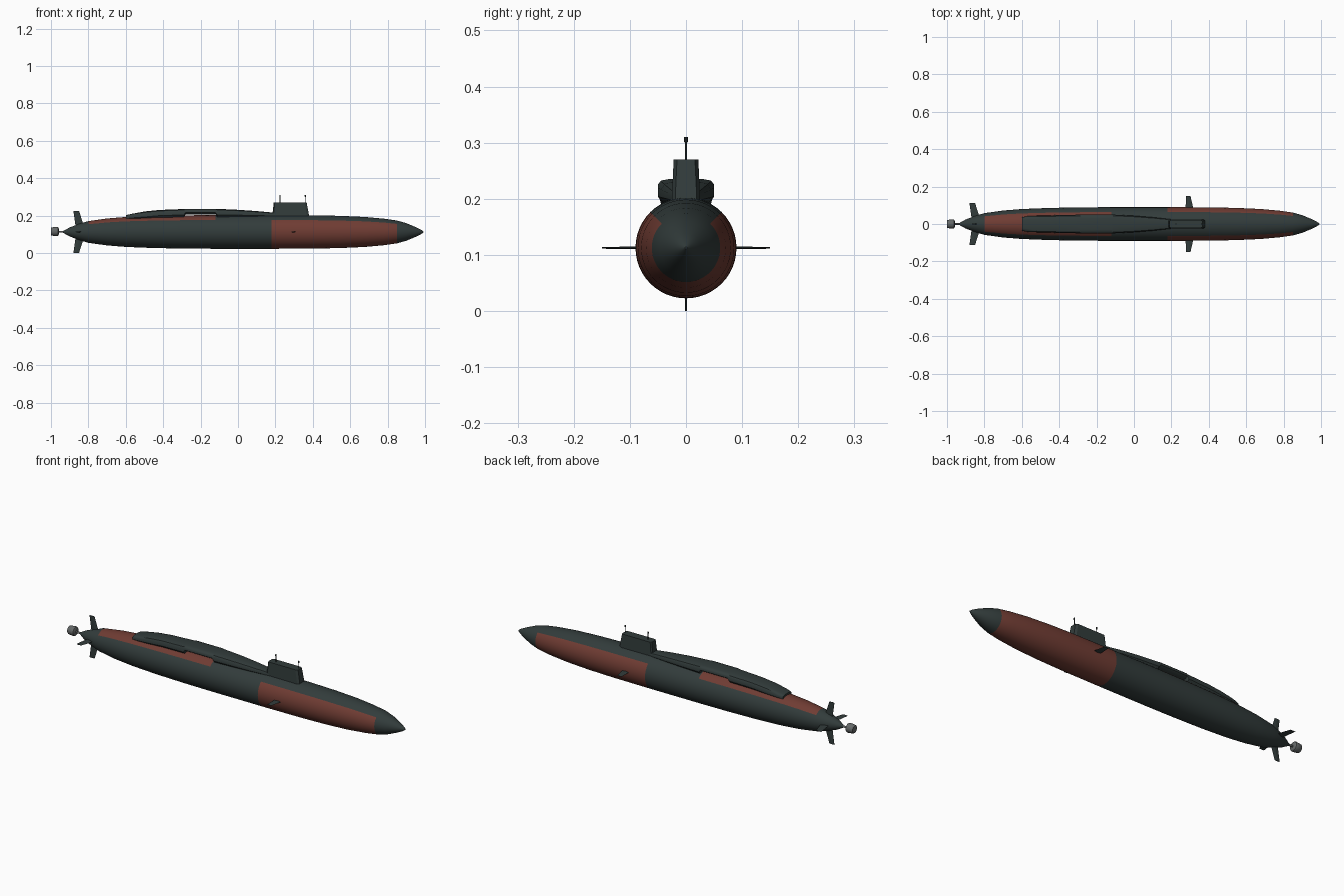
import bpy, bmesh, math
from mathutils import Vector

if "Cube" in bpy.data.objects:
    bpy.data.objects.remove(bpy.data.objects["Cube"])

AXIS_Z = 0.1125


def material(name, color):
    m = bpy.data.materials.new(name)
    m.use_nodes = True
    m.diffuse_color = (*color, 1)
    m.node_tree.nodes["Principled BSDF"].inputs["Base Color"].default_value = (*color, 1)
    return m


DARK = material("dark green grey", (0.032, 0.045, 0.044))
RED = material("rust red", (0.16, 0.045, 0.033))
GREY = material("mid grey", (0.13, 0.14, 0.14))


def finish(name, bm, mats, smooth=None):
    bmesh.ops.recalc_face_normals(bm, faces=bm.faces)
    mesh = bpy.data.meshes.new(name)
    bm.to_mesh(mesh)
    bm.free()
    obj = bpy.data.objects.new(name, mesh)
    bpy.context.collection.objects.link(obj)
    for m in mats:
        mesh.materials.append(m)
    if smooth:
        bpy.ops.object.select_all(action="DESELECT")
        obj.select_set(True)
        bpy.context.view_layer.objects.active = obj
        bpy.ops.object.shade_smooth_by_angle(angle=math.radians(smooth))
    return obj


def loft(sections):
    """Skin closed sections of equal length and cap both ends."""
    bm = bmesh.new()
    rings = [[bm.verts.new(p) for p in s] for s in sections]
    n = len(rings[0])
    for a, b in zip(rings, rings[1:]):
        for i in range(n):
            j = (i + 1) % n
            bm.faces.new((a[i], a[j], b[j], b[i]))
    bm.faces.new(rings[0])
    bm.faces.new(rings[-1])
    return bm


def lathe(profile, sides, y=0, z=AXIS_Z):
    """Turn (x, radius) points around a lengthwise axis."""
    turn = [2 * math.pi * i / sides for i in range(sides)]
    return loft([[(x, y + r * math.cos(a), z + r * math.sin(a)) for a in turn]
                 for x, r in profile])


# Hull: red forward flanks and keel, red rear deck
hull_profile = [(-0.94, 0.002), (-0.9, 0.024), (-0.85, 0.043), (-0.8, 0.058),
                (-0.7, 0.072), (-0.6, 0.08), (-0.45, 0.086), (-0.28, 0.089),
                (-0.12, 0.09), (0.18, 0.09), (0.4, 0.089), (0.55, 0.086),
                (0.68, 0.08), (0.78, 0.071), (0.85, 0.061), (0.9, 0.047),
                (0.95, 0.026), (0.98, 0.011), (0.992, 0.002)]
bm = lathe(hull_profile, 48)
for f in bm.faces:
    c = f.calc_center_median()
    elevation = math.atan2(c.z - AXIS_Z, abs(c.y))
    front = 0.18 < c.x < 0.85 and elevation < math.pi / 4
    rear = -0.8 < c.x < -0.12 and elevation > math.pi / 4
    f.material_index = int(front or rear)
finish("hull", bm, [DARK, RED], 35)


# Raised deck casing behind the sail: x, half width, bottom, top
def casing_section(x, w, low, top):
    h = top - low
    half = [(0.75 * w, low), (w, low + 0.3 * h), (w, low + 0.65 * h),
            (0.88 * w, low + 0.88 * h), (0.6 * w, low + 0.97 * h), (0.2 * w, top)]
    return [(x, y, z) for y, z in half] + [(x, -y, z) for y, z in reversed(half)]


casing = [(-0.6, 0.036, 0.176, 0.202), (-0.57, 0.042, 0.178, 0.209),
          (-0.5, 0.045, 0.18, 0.222), (-0.42, 0.047, 0.187, 0.23),
          (-0.29, 0.05, 0.19, 0.235), (-0.28, 0.05, 0.207, 0.236),
          (-0.12, 0.05, 0.207, 0.236), (-0.11, 0.05, 0.19, 0.236),
          (0.0, 0.044, 0.19, 0.231), (0.1, 0.036, 0.19, 0.224),
          (0.2, 0.025, 0.19, 0.215)]
finish("deck_casing", loft([casing_section(*s) for s in casing]), [DARK], 40)


# Sail: tapered box with clipped corners
def sail_section(z, x0, x1, w):
    c = 0.006
    half = [(x0, w - c), (x0 + c, w), (x1 - 2 * c, w), (x1, w - c)]
    return [(x, y, z) for x, y in half] + [(x, -y, z) for x, y in reversed(half)]


sail = loft([sail_section(0.17, 0.182, 0.385, 0.026),
             sail_section(0.205, 0.184, 0.379, 0.025),
             sail_section(0.27, 0.191, 0.367, 0.022)])
finish("sail", sail, [DARK])


# Masts with thicker heads
def mast(name, x):
    levels = [(0.26, 0.002), (0.3, 0.002), (0.301, 0.0035), (0.31, 0.0035)]
    turn = [2 * math.pi * i / 10 for i in range(10)]
    bm = loft([[(x + r * math.cos(a), r * math.sin(a), z) for a in turn]
               for z, r in levels])
    finish(name, bm, [DARK], 35)


mast("rear_mast", 0.225)
mast("front_mast", 0.36)


# Fins: thin swept plates pointing outward at a given roll angle
def fin(name, roll, root, tip, r0, r1, thick=0.0025):
    out = Vector((0, math.cos(roll), math.sin(roll)))
    side = Vector((0, -math.sin(roll), math.cos(roll)))
    sections = []
    for (x0, x1), r, t in ((root, r0, thick), (tip, r1, thick * 0.6)):
        mid = (x0 + x1) / 2
        base = Vector((0, 0, AXIS_Z)) + out * r
        sections.append([base + Vector((x, 0, 0)) + side * s
                         for x, s in ((x0, 0), (mid, -t), (x1, 0), (mid, t))])
    finish(name, loft(sections), [DARK])


stern = ["left_stern_plane", "upper_rudder", "right_stern_plane", "lower_rudder"]
for i, name in enumerate(stern):
    fin(name, i * math.pi / 2, (-0.867, -0.82), (-0.88, -0.85), 0.02, 0.1125)
for i, name in enumerate(["rear_side_bow_plane", "front_side_bow_plane"]):
    fin(name, i * math.pi, (0.276, 0.318), (0.278, 0.302), 0.08, 0.15)

# Propulsor drum and its shaft
finish("propulsor", lathe([(-1.0, 0.019), (-0.996, 0.022), (-0.968, 0.025),
                           (-0.962, 0.023), (-0.958, 0.016)], 20, z=0.115), [GREY], 40)
finish("propeller_shaft", lathe([(-0.965, 0.005), (-0.925, 0.005)], 12, z=0.1135),
       [GREY], 40)
